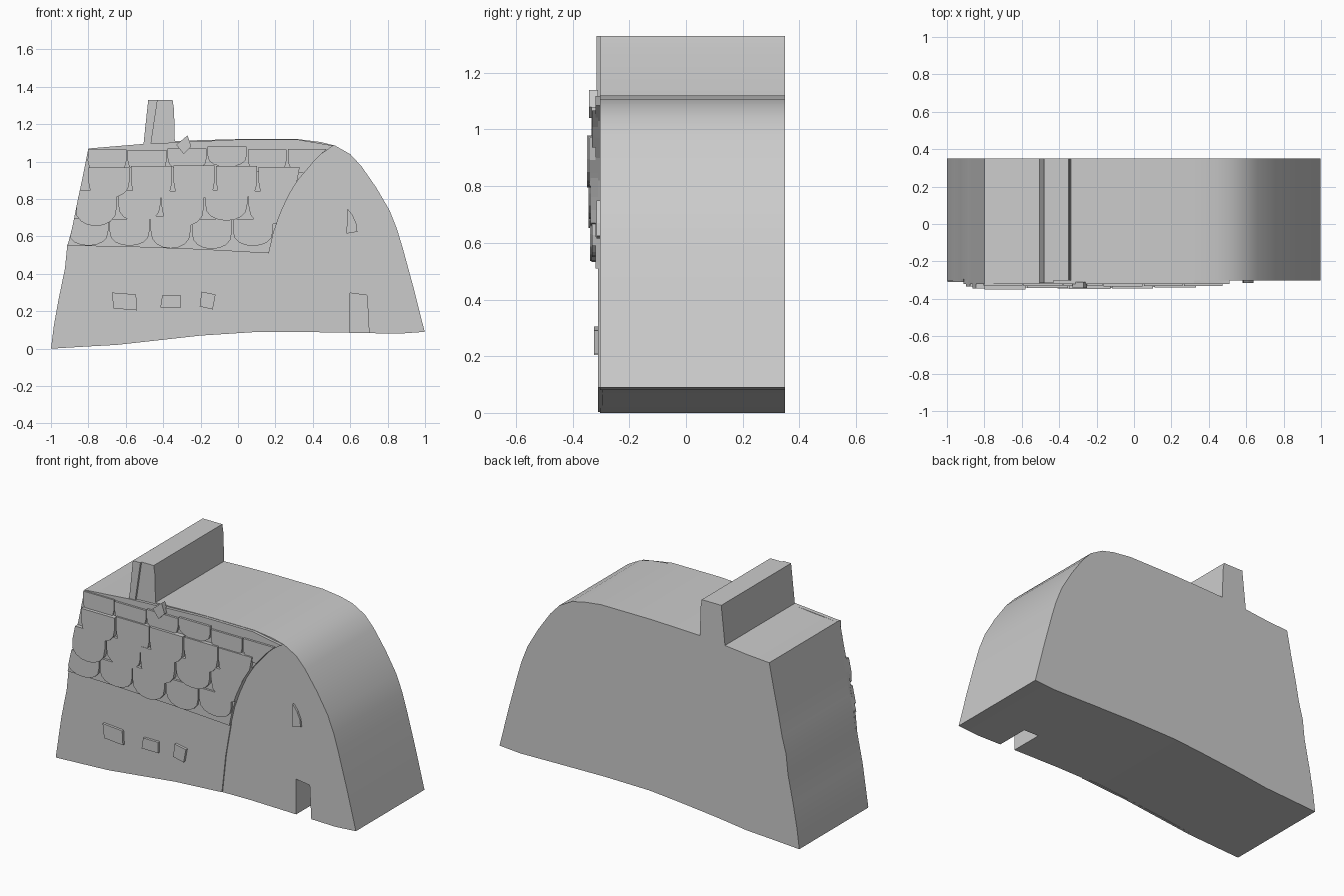
import bpy, bmesh, math, random

random.seed(4)
grey = bpy.data.materials.new("plain grey")
grey.diffuse_color = (0.6, 0.6, 0.6, 1)


def slab(name, pts, y0, y1):
    """Extrude an x-z outline from y0 to y1."""
    bm = bmesh.new()
    face = bm.faces.new([bm.verts.new((x, y0, z)) for x, z in pts])
    ext = bmesh.ops.extrude_face_region(bm, geom=[face])["geom"]
    for v in ext:
        if isinstance(v, bmesh.types.BMVert):
            v.co.y = y1
    bmesh.ops.recalc_face_normals(bm, faces=bm.faces)
    me = bpy.data.meshes.new(name)
    bm.to_mesh(me)
    bm.free()
    me.materials.append(grey)
    ob = bpy.data.objects.new(name, me)
    bpy.context.collection.objects.link(ob)
    return ob


def interp(curve, z):
    """x on a (z, x) curve at height z."""
    if z <= curve[0][0]:
        return curve[0][1]
    for (z0, x0), (z1, x1) in zip(curve, curve[1:]):
        if z <= z1:
            return x0 + (x1 - x0) * (z - z0) / (z1 - z0)
    return curve[-1][1]


# Main house silhouette with chimney, extruded through the full depth
outline = [(-1, 0), (-0.985, 0.12), (-0.96, 0.26), (-0.925, 0.43), (-0.912, 0.55),
           (-0.885, 0.65), (-0.86, 0.78), (-0.83, 0.92), (-0.80, 1.07),
           (-0.65, 1.08), (-0.505, 1.095), (-0.495, 1.19), (-0.48, 1.33),
           (-0.35, 1.33), (-0.342, 1.28), (-0.338, 1.11), (-0.2, 1.115), (0, 1.12), (0.32, 1.12),
           (0.44, 1.105), (0.52, 1.085), (0.60, 1.04), (0.66, 0.975), (0.74, 0.86),
           (0.81, 0.74), (0.85, 0.64), (0.88, 0.54), (0.94, 0.32), (0.998, 0.09),
           (0.86, 0.08), (0.6, 0.085), (0.3, 0.09), (0, 0.087), (-0.2, 0.07),
           (-0.45, 0.045), (-0.65, 0.02), (-0.8, 0.012)]
house = slab("house_body", outline, -0.303, 0.35)

# Doorway cut into the front
cutter = slab("doorway_cutter", [(0.60, 0.0), (0.705, 0.0), (0.69, 0.285), (0.60, 0.297)],
              -0.5, -0.10)
mod = house.modifiers.new("doorway", "BOOLEAN")
mod.operation = "DIFFERENCE"
mod.solver = "EXACT"
mod.object = cutter
bpy.context.view_layer.objects.active = house
house.select_set(True)
bpy.ops.object.modifier_apply(modifier="doorway")
bpy.data.objects.remove(cutter)
bpy.ops.object.shade_smooth_by_angle(angle=math.radians(35))

# Raised left wall below the roof
slab("side_wall", [(-0.998, 0.003), (-0.96, 0.26), (-0.925, 0.43), (-0.912, 0.56),
                   (0.17, 0.52), (0.135, 0.32), (0.11, 0.09), (-0.2, 0.07), (-0.65, 0.02)],
     -0.31, -0.295)

# Raised left strip of the chimney
slab("chimney_strip", [(-0.505, 1.095), (-0.48, 1.33), (-0.43, 1.33), (-0.465, 1.095)],
     -0.315, -0.295)

# Roof plate with its curved gable edge
left = [(0.55, -0.912), (0.65, -0.885), (0.78, -0.86), (0.92, -0.83), (1.07, -0.80)]
right = [(0.51, 0.165), (0.62, 0.19), (0.72, 0.225), (0.82, 0.27), (0.90, 0.32),
         (0.97, 0.38), (1.03, 0.43), (1.085, 0.51)]
roof = [(x, z) for z, x in left] + [(-0.5, 1.095), (0, 1.118), (0.32, 1.118)]
roof += [(x, z) for z, x in reversed(right)] + [(-0.2, 0.53), (-0.6, 0.545)]
slab("roof_plate", roof, -0.32, -0.295)


# Overlapping rounded shingles, trimmed to the roof edges
def shingle(name, cx, top, w, h, front):
    pts = [(cx - w / 2, top), (cx + w / 2, top)]
    for i in range(9):
        t = math.pi * i / 8
        pts.append((cx + w / 2 * math.cos(t),
                    top - h * 0.45 - h * 0.55 * math.sin(t) ** 0.8))
    out = []
    for x, z in pts:
        p = (min(max(x, interp(left, z)), interp(right, z)), z)
        if not out or math.dist(p, out[-1]) > 0.002:
            out.append(p)
    slab(name, out, front, -0.31)


# Each row: top height, drop, first centre, last centre, count, front depth
rows = [(0.70, 0.16, -0.80, 0.08, 5, -0.330),
        (0.84, 0.18, -0.76, 0.17, 5, -0.335),
        (0.97, 0.18, -0.69, 0.22, 5, -0.339),
        (1.07, 0.12, -0.70, 0.37, 6, -0.329)]
for r, (top, drop, a, b, n, front) in enumerate(rows):
    step = (b - a) / (n - 1)
    for i in range(n):
        shingle(f"shingle_{r + 1}_{i + 1}", a + step * i, top + random.uniform(-0.01, 0.01),
                step * 0.97, drop + random.uniform(-0.02, 0.02),
                front - random.uniform(0, 0.011))

# Loose pointed shingle at the ridge
slab("ridge_shingle", [(-0.33, 1.09), (-0.27, 1.14), (-0.25, 1.08), (-0.29, 1.04)],
     -0.342, -0.31)

# Window plates
windows = [[(-0.675, 0.30), (-0.545, 0.29), (-0.54, 0.205), (-0.665, 0.215)],
           [(-0.405, 0.285), (-0.305, 0.285), (-0.305, 0.22), (-0.415, 0.22)],
           [(-0.195, 0.305), (-0.12, 0.29), (-0.135, 0.21), (-0.205, 0.225)]]
for i, pts in enumerate(windows):
    slab(f"window_{i + 1}", pts, -0.325, -0.305)
slab("gable_window", [(0.58, 0.615), (0.638, 0.625), (0.632, 0.67), (0.612, 0.715),
                      (0.585, 0.75)], -0.315, -0.295)
